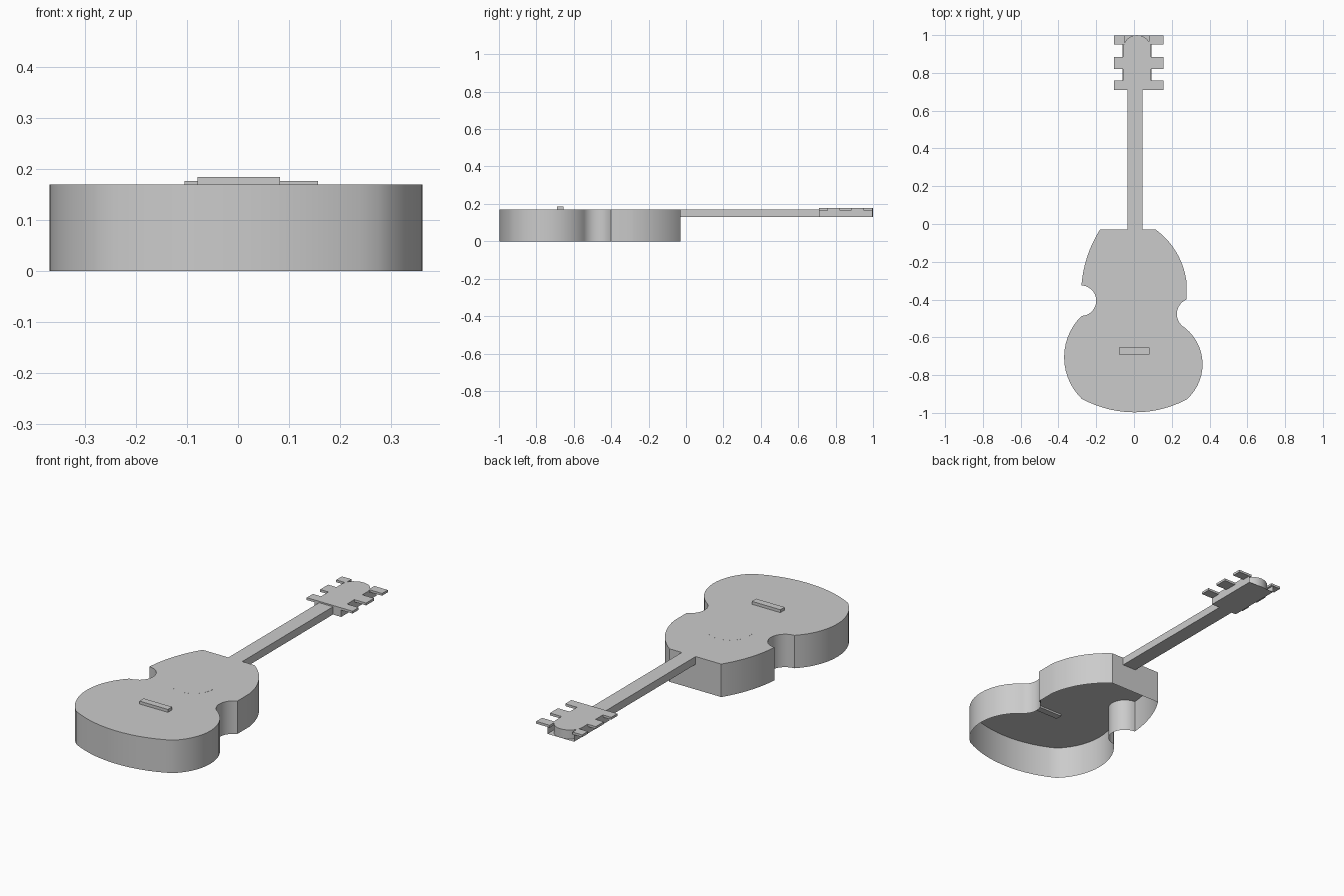
import bpy, bmesh, math
from mathutils import Vector

cube = bpy.data.objects.get("Cube")
if cube:
    bpy.data.objects.remove(cube)

grey = bpy.data.materials.new("plain_grey")
grey.use_nodes = True
grey.diffuse_color = (0.6, 0.6, 0.6, 1)
grey.node_tree.nodes["Principled BSDF"].inputs["Base Color"].default_value = (0.6, 0.6, 0.6, 1)


def arc(a, b, c, steps=14):
    """Points on the circle from a through b to c, leaving out c."""
    a, b, c = Vector(a), Vector(b), Vector(c)
    p, q = b - a, c - a
    d = 2 * p.cross(q)
    o = a + Vector((q.y * p.length_squared - p.y * q.length_squared,
                    p.x * q.length_squared - q.x * p.length_squared)) / d
    start = math.atan2(*(a - o).yx)
    sweep = (math.atan2(*(c - o).yx) - start) % math.tau
    if d < 0:
        sweep -= math.tau
    r = (a - o).length
    return [o + r * Vector((math.cos(start + sweep * i / steps),
                            math.sin(start + sweep * i / steps))) for i in range(steps)]


def prism(name, outline, z0, z1, bottom=True, top=True, open_back=False):
    """Extrude an outline, optionally leaving the caps or the back wall open."""
    bm = bmesh.new()
    low = [bm.verts.new((x, y, z0)) for x, y in outline]
    high = [bm.verts.new((x, y, z1)) for x, y in outline]
    back = max(y for x, y in outline)
    n = len(outline)
    for i in range(n):
        j = (i + 1) % n
        if open_back and low[i].co.y > back - 1e-4 and low[j].co.y > back - 1e-4:
            continue
        bm.faces.new((low[i], low[j], high[j], high[i]))
    if bottom:
        bm.faces.new(low[::-1])
    if top:
        bm.faces.new(high)
    if not open_back:
        bmesh.ops.recalc_face_normals(bm, faces=bm.faces)
    mesh = bpy.data.meshes.new(name)
    bm.to_mesh(mesh)
    bm.free()
    obj = bpy.data.objects.new(name, mesh)
    mesh.materials.append(grey)
    bpy.context.collection.objects.link(obj)
    bpy.ops.object.select_all(action='DESELECT')
    obj.select_set(True)
    bpy.context.view_layer.objects.active = obj
    bpy.ops.object.shade_smooth_by_angle(angle=math.radians(25))
    return obj


def box(name, x0, x1, y0, y1, z0, z1, **caps):
    return prism(name, [(x0, y0), (x1, y0), (x1, y1), (x0, y1)], z0, z1, **caps)


# Body: waisted outline, open underneath
joints = [
    ((-0.18, -0.03), (-0.245, -0.165), (-0.278, -0.325)),
    ((-0.278, -0.325), (-0.2, -0.405), (-0.278, -0.487)),
    ((-0.278, -0.487), (-0.37, -0.705), (-0.277, -0.925)),
    ((-0.277, -0.925), (0, -0.997), (0.277, -0.93)),
    ((0.277, -0.93), (0.363, -0.74), (0.27, -0.55)),
    ((0.27, -0.55), (0.227, -0.475), (0.277, -0.4)),
    ((0.277, -0.3), (0.23, -0.16), (0.115, -0.03)),
]
outline = []
for i, (a, b, c) in enumerate(joints):
    outline += arc(a, b, c)
    if i >= 5:
        outline.append(Vector(c))
prism("body", outline, 0, 0.17, bottom=False)

# Sound hole disc and bridge
hole = [(0.11 * math.cos(math.tau * i / 32), -0.36 + 0.11 * math.sin(math.tau * i / 32))
        for i in range(32)]
prism("sound_hole", hole, 0.1695, 0.1703)
box("bridge", -0.08, 0.083, -0.69, -0.655, 0.16, 0.185)

# Neck
box("neck", -0.034, 0.045, -0.03, 0.71, 0.13, 0.17)

# Headstock: open-ended tray with a round-ended block in it
box("headstock_base", -0.06, 0.092, 0.71, 0.998, 0.13, 0.17, top=False, open_back=True)
head = [(-0.058, 0.71), (0.09, 0.71)] + arc((0.09, 0.92), (0.016, 1.0), (-0.058, 0.92)) + [(-0.058, 0.92)]
prism("headstock", head, 0.131, 0.177)

# Tuning pegs
for i, (y0, y1) in enumerate([(0.71, 0.76), (0.82, 0.885), (0.95, 0.997)]):
    box(f"right_peg_{i + 1}", -0.105, -0.05, y0, y1, 0.165, 0.177)
    box(f"left_peg_{i + 1}", 0.08, 0.157, y0, y1, 0.165, 0.177)
